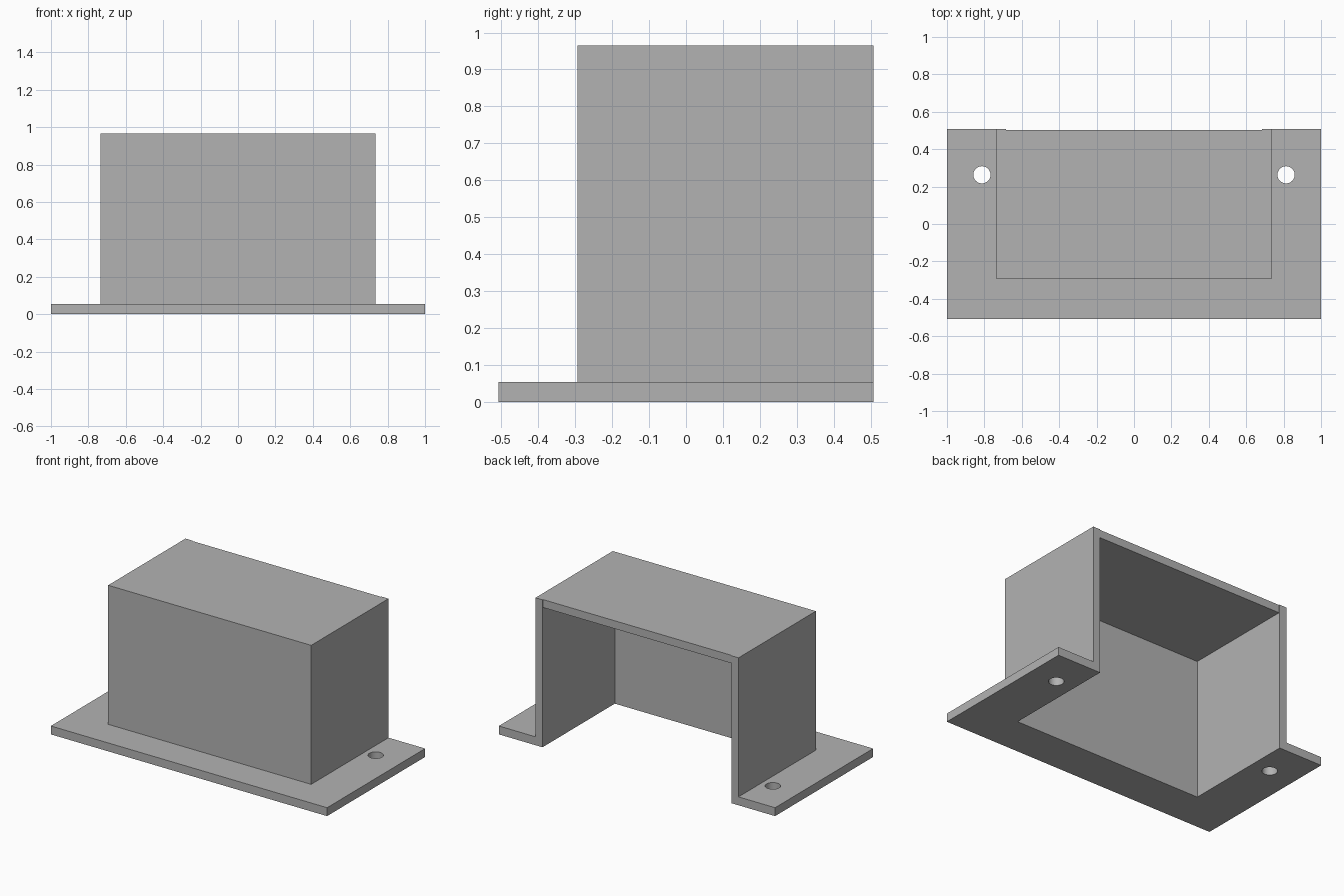
import bpy
import math

default = bpy.data.objects.get("Cube")
if default:
    bpy.data.objects.remove(default, do_unlink=True)

grey = bpy.data.materials.new("plain grey")
grey.use_nodes = True
colour = (0.45, 0.45, 0.45, 1.0)
grey.diffuse_color = colour
grey.node_tree.nodes["Principled BSDF"].inputs["Base Color"].default_value = colour

HALF_DEPTH = 0.507    # half of the plate depth
PLATE = 0.055         # plate thickness
OUTER, INNER = 0.735, 0.684
FRONT, TOP, WALL = -0.293, 0.965, 0.052


def box(name, lo, hi):
    """Axis-aligned box between two corners."""
    bpy.ops.mesh.primitive_cube_add(size=1)
    ob = bpy.context.object
    ob.name = name
    for v in ob.data.vertices:
        v.co = [hi[i] if v.co[i] > 0 else lo[i] for i in range(3)]
    ob.data.materials.append(grey)
    return ob


def combine(target, other, operation):
    """Apply an exact boolean and discard the helper."""
    mod = target.modifiers.new(operation.lower(), "BOOLEAN")
    mod.operation = operation
    mod.solver = "EXACT"
    mod.object = other
    bpy.context.view_layer.objects.active = target
    bpy.ops.object.modifier_apply(modifier=mod.name)
    bpy.data.objects.remove(other, do_unlink=True)


# Mounting plate with the box-shaped cover on it
bracket = box("flanged_cover", (-1, -HALF_DEPTH, 0), (1, HALF_DEPTH, PLATE))
combine(bracket, box("cover", (-OUTER, FRONT, 0), (OUTER, HALF_DEPTH, TOP)), "UNION")

# Cavity open at the back and the bottom
combine(bracket, box("cavity", (-INNER, FRONT + WALL, -1),
                     (INNER, 1, TOP - WALL)), "DIFFERENCE")

# Slightly recessed rear edge of the roof
combine(bracket, box("roof_recess", (-INNER, HALF_DEPTH - 0.005, 0.5),
                     (INNER, 1, 2)), "DIFFERENCE")

# Screw hole in each side flange
for side in (-1, 1):
    bpy.ops.mesh.primitive_cylinder_add(vertices=40, radius=0.046, depth=0.4,
                                        location=(side * 0.813, 0.263, 0))
    hole = bpy.context.object
    hole.data.materials.append(grey)
    combine(bracket, hole, "DIFFERENCE")

# Round hole walls, crisp edges elsewhere
bpy.ops.object.select_all(action="DESELECT")
bracket.select_set(True)
bpy.context.view_layer.objects.active = bracket
bpy.ops.object.shade_smooth_by_angle(angle=math.radians(30))
